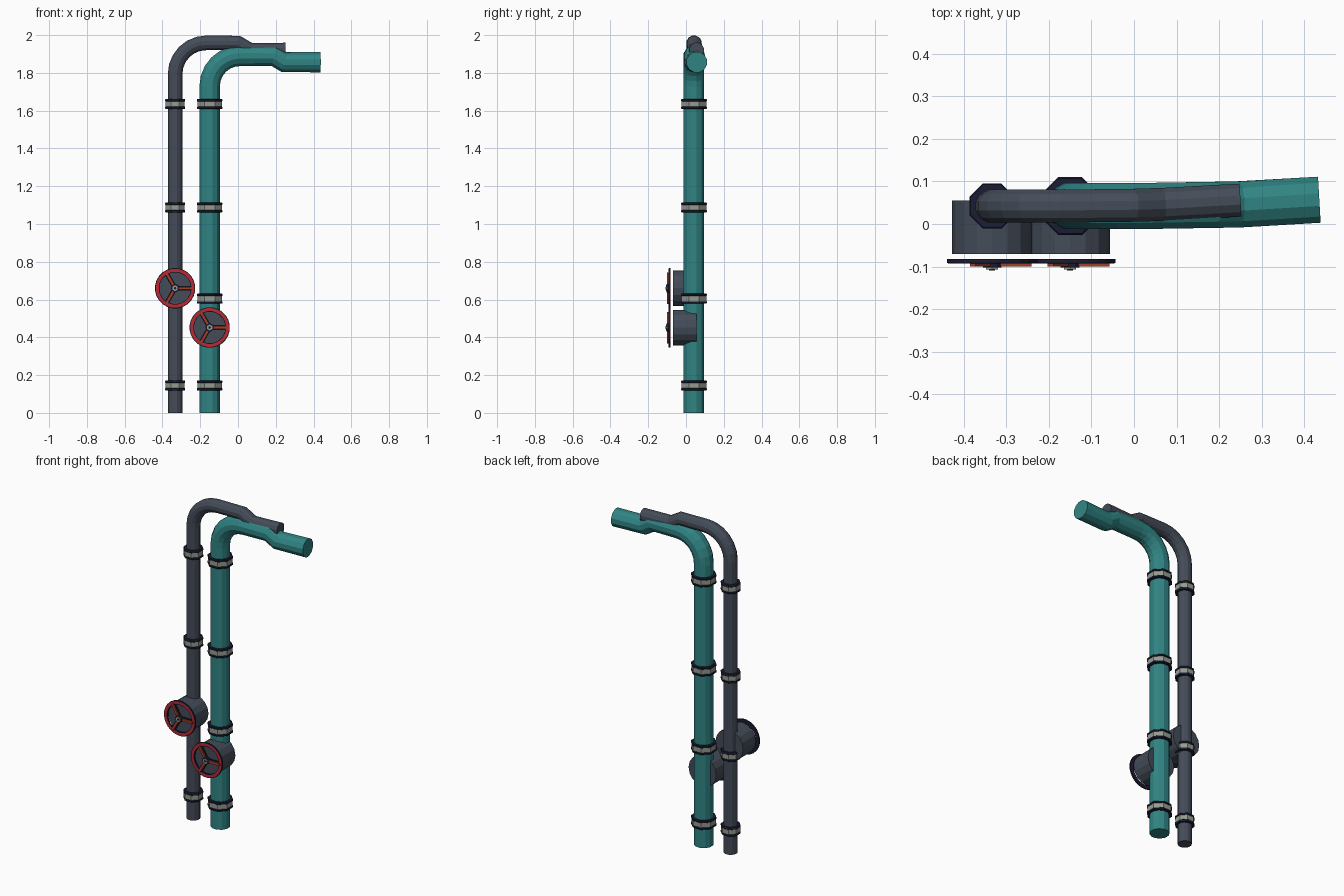
import bpy, bmesh
from math import sin, cos, pi, radians
from mathutils import Vector, Matrix

if "Cube" in bpy.data.objects:
    bpy.data.objects.remove(bpy.data.objects["Cube"])


def material(name, r, g, b):
    m = bpy.data.materials.new(name)
    m.use_nodes = True
    m.diffuse_color = (r, g, b, 1)
    m.node_tree.nodes["Principled BSDF"].inputs["Base Color"].default_value = (r, g, b, 1)
    return m


TEAL = material("teal paint", 0.03, 0.23, 0.23)
SLATE = material("slate metal", 0.058, 0.072, 0.098)
NAVY = material("dark navy", 0.012, 0.012, 0.035)
GREY = material("pale grey metal", 0.30, 0.33, 0.28)
RED = material("red paint", 0.48, 0.021, 0.032)
RUST = material("orange red spoke", 0.38, 0.045, 0.021)


def finish(bm, name, mats, matrix=Matrix()):
    bmesh.ops.recalc_face_normals(bm, faces=bm.faces)
    bm.transform(matrix)
    me = bpy.data.meshes.new(name)
    bm.to_mesh(me)
    bm.free()
    for m in mats:
        me.materials.append(m)
    ob = bpy.data.objects.new(name, me)
    bpy.context.collection.objects.link(ob)
    return ob


def pipe(name, path, radius, mat, sides=12):
    """Sweep a round section along a path, closed at both ends."""
    bm = bmesh.new()
    rings = []
    side = Vector((0, 1, 0))
    for i, p in enumerate(path):
        before = (p - path[i - 1]).normalized() if i else Vector()
        after = (path[i + 1] - p).normalized() if i < len(path) - 1 else Vector()
        t = (before + after).normalized()
        u = (side - t * side.dot(t)).normalized()
        v = t.cross(u)
        angles = [2 * pi * (k + 0.5) / sides for k in range(sides)]
        rings.append([bm.verts.new(p + radius * (u * cos(a) + v * sin(a))) for a in angles])
    for a, b in zip(rings, rings[1:]):
        for k in range(sides):
            n = (k + 1) % sides
            bm.faces.new((a[k], a[n], b[n], b[k]))
    bm.faces.new(rings[0])
    bm.faces.new(rings[-1])
    return finish(bm, name, [mat])


def lathe(name, profile, sides, mats, bands, matrix):
    """Revolve a closed (radius, height) profile; bands gives the material of each edge."""
    bm = bmesh.new()
    rings = []
    for r, h in profile:
        angles = [2 * pi * (k + 0.5) / sides for k in range(sides)]
        rings.append([bm.verts.new((r * cos(a), r * sin(a), h)) for a in angles])
    for i, band in enumerate(bands):
        a, b = rings[i], rings[(i + 1) % len(rings)]
        for k in range(sides):
            n = (k + 1) % sides
            bm.faces.new((a[k], a[n], b[n], b[k])).material_index = band
    return finish(bm, name, mats, matrix)


def solid(name, radius, low, high, sides, mat, matrix):
    """Closed prism standing along the local z axis."""
    bm = bmesh.new()
    place = Matrix.Translation((0, 0, (low + high) / 2))
    bmesh.ops.create_cone(bm, cap_ends=True, segments=sides, radius1=radius, radius2=radius,
                          depth=high - low, matrix=place)
    return finish(bm, name, [mat], matrix)


def bar(name, start, end, width, low, high, mat, matrix):
    """Flat bar along local x, from low to high in local z."""
    bm = bmesh.new()
    place = (Matrix.Translation(((start + end) / 2, 0, (low + high) / 2))
             @ Matrix.Diagonal((end - start, width, high - low, 1)))
    bmesh.ops.create_cube(bm, size=1, matrix=place)
    return finish(bm, name, [mat], matrix)


def pipe_path(x, y, top, bend, tail):
    """Riser, quarter bend toward +x, then the tail points."""
    pts = [Vector((x, y, 0))]
    for k in range(7):
        a = pi / 2 * k / 6
        pts.append(Vector((x + bend * (1 - cos(a)), y, top - bend + bend * sin(a))))
    return pts + [Vector(p) for p in tail]


# Pipes
Y = 0.042
TEAL_X, SLATE_X = -0.15, -0.333
pipe("large_pipe", pipe_path(TEAL_X, Y, 1.89, 0.16,
     [(0.19, 0.045, 1.89), (0.245, 0.046, 1.857), (0.435, 0.057, 1.857)]), 0.056, TEAL)
pipe("small_pipe", pipe_path(SLATE_X, Y, 1.959, 0.165,
     [(0.0, 0.044, 1.959), (0.065, 0.046, 1.921), (0.25, 0.056, 1.921)]), 0.04, SLATE)


# Octagonal clamps with dark rims
def clamp(name, x, z, inner, apothem):
    R = apothem / cos(pi / 8)
    upper = [(inner, 0.027), (R * 0.95, 0.027), (R, 0.023), (R, 0.016), (R * 0.96, 0.014)]
    profile = upper + [(r, -h) for r, h in reversed(upper)]
    lathe(name, profile, 8, [NAVY, GREY], [0, 0, 0, 0, 1, 0, 0, 0, 0, 0],
          Matrix.Translation((x, Y, z)))


for i, z in enumerate((0.145, 0.605, 1.087, 1.635)):
    clamp(f"large_pipe_clamp_{i + 1}", TEAL_X, z, 0.05, 0.068)
    clamp(f"small_pipe_clamp_{i + 1}", SLATE_X, z, 0.035, 0.053)


# Valves: drum, wheel rim, spokes and hub, with local z pointing to the front
def valve(name, x, z):
    m = Matrix.Translation((x, 0, z)) @ Matrix.Rotation(radians(90), 4, "X")
    solid(name + "_drum", 0.094, -0.055, 0.07, 16, SLATE, m)
    rim = [(0.084, 0.082), (0.107, 0.082), (0.107, 0.091), (0.103, 0.093),
           (0.087, 0.093), (0.084, 0.091)]
    lathe(name + "_wheel_rim", rim, 24, [NAVY, RED], [0, 0, 0, 1, 0, 0], m)
    for k in range(3):
        turn = m @ Matrix.Rotation(2 * pi * k / 3, 4, "Z")
        bar(f"{name}_spoke_back_{k + 1}", 0.0, 0.088, 0.024, 0.083, 0.092, NAVY, turn)
        bar(f"{name}_spoke_{k + 1}", 0.01, 0.092, 0.015, 0.09, 0.1, RUST, turn)
    solid(name + "_hub", 0.022, 0.084, 0.102, 12, NAVY, m)
    solid(name + "_nut", 0.016, 0.1, 0.107, 6, GREY, m)
    solid(name + "_stem_tip", 0.007, 0.104, 0.109, 8, NAVY, m)


valve("small_pipe_valve", SLATE_X, 0.66)
valve("large_pipe_valve", TEAL_X, 0.452)
